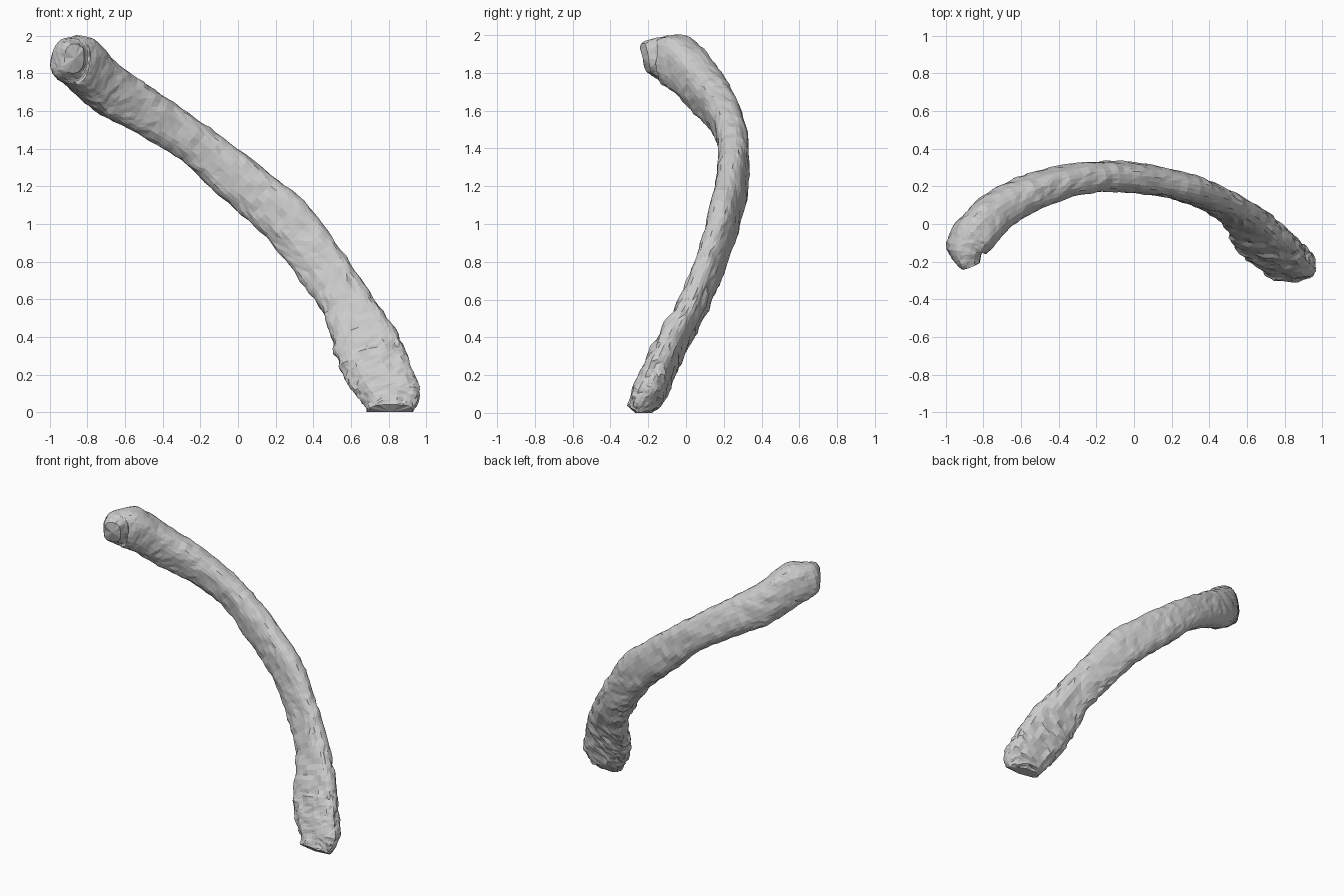
import bpy, bmesh, math
from mathutils import Vector, noise

cube = bpy.data.objects.get("Cube")
if cube:
    bpy.data.objects.remove(cube)

SIDES, STEPS = 28, 7

# Stations from head to foot: lower edge, upper edge, half thickness
stations = [
    ((-.88, -.20, 1.80), (-.86, -.23, 1.96), .055),
    ((-.91, -.12, 1.75), (-.87, -.13, 1.99), .105),
    ((-.84, -.02, 1.69), (-.79, -.02, 1.99), .115),
    ((-.74, .09, 1.59), (-.64, .10, 1.85), .105),
    ((-.54, .20, 1.48), (-.41, .19, 1.69), .09),
    ((-.30, .26, 1.34), (-.15, .24, 1.51), .08),
    ((-.08, .265, 1.13), (.10, .225, 1.32), .08),
    ((.15, .22, .93), (.35, .18, 1.12), .075),
    ((.32, .15, .72), (.52, .12, .90), .07),
    ((.46, .05, .51), (.70, .03, .64), .07),
    ((.51, -.05, .33), (.85, -.09, .41), .075),
    ((.56, -.12, .20), (.91, -.16, .26), .08),
    ((.64, -.18, .07), (.97, -.22, .13), .08),
    ((.70, -.25, .01), (.93, -.27, .01), .055),
]


def spline(a, b, c, d, t):
    """Catmull-Rom between b and c."""
    return b + (c - a) * (t / 2) + (a * 2 - b * 5 + c * 4 - d) * (t * t / 2) \
        + (b * 3 - a - c * 3 + d) * (t ** 3 / 2)


def smooth(values):
    """Fill in evenly spaced values between the stations."""
    n = len(values)
    out = []
    for i in range(n - 1):
        near = [values[min(max(i + k, 0), n - 1)] for k in (-1, 0, 1, 2)]
        out += [spline(*near, s / STEPS) for s in range(STEPS)]
    return out + [values[-1]]


low = smooth([Vector(s[0]) for s in stations])
high = smooth([Vector(s[1]) for s in stations])
thick = smooth([s[2] for s in stations])
mid = [(a + b) / 2 for a, b in zip(low, high)]
last = len(mid) - 1


def rounded(v):
    return math.copysign(abs(v) ** .8, v)


# Rib shaft: flattened rings swept along the curve
bm = bmesh.new()
rings = []
for i, centre in enumerate(mid):
    tangent = mid[min(i + 1, last)] - mid[max(i - 1, 0)]
    wide = (high[i] - low[i]) / 2
    deep = tangent.cross(wide).normalized() * thick[i]
    ring = []
    for k in range(SIDES):
        angle = math.tau * k / SIDES
        p = centre + wide * rounded(math.cos(angle)) + deep * rounded(math.sin(angle))
        ring.append(bm.verts.new(p))
    rings.append(ring)
for a, b in zip(rings, rings[1:]):
    for k in range(SIDES):
        n = (k + 1) % SIDES
        bm.faces.new((a[k], a[n], b[n], b[k]))

# Blunt, slightly domed ends
for ring, inner in ((rings[0], mid[1]), (rings[-1], mid[-2])):
    centre = sum((v.co for v in ring), Vector()) / SIDES
    tip = bm.verts.new(centre + (centre - inner).normalized() * .015)
    for k in range(SIDES):
        bm.faces.new((ring[k], ring[(k + 1) % SIDES], tip))
bmesh.ops.recalc_face_normals(bm, faces=bm.faces)
bm.normal_update()

# Rough bone surface, coarser towards the foot, which rests flat on the ground
for v, normal in [(v, v.normal.copy()) for v in bm.verts]:
    rough = .009 + .009 * max(0, 1 - v.co.z)
    v.co += normal * rough * (noise.noise(v.co * 14) + .7 * noise.noise(v.co * 35))
    v.co.z = max(v.co.z, 0)
bmesh.ops.triangulate(bm, faces=bm.faces)

mesh = bpy.data.meshes.new("rib_bone")
bm.to_mesh(mesh)
bm.free()
rib = bpy.data.objects.new("rib_bone", mesh)
bpy.context.collection.objects.link(rib)

# Bone colour
grey = bpy.data.materials.new("light_grey")
grey.use_nodes = True
colour = (.6, .6, .6, 1)
grey.diffuse_color = colour
grey.node_tree.nodes["Principled BSDF"].inputs["Base Color"].default_value = colour
mesh.materials.append(grey)
